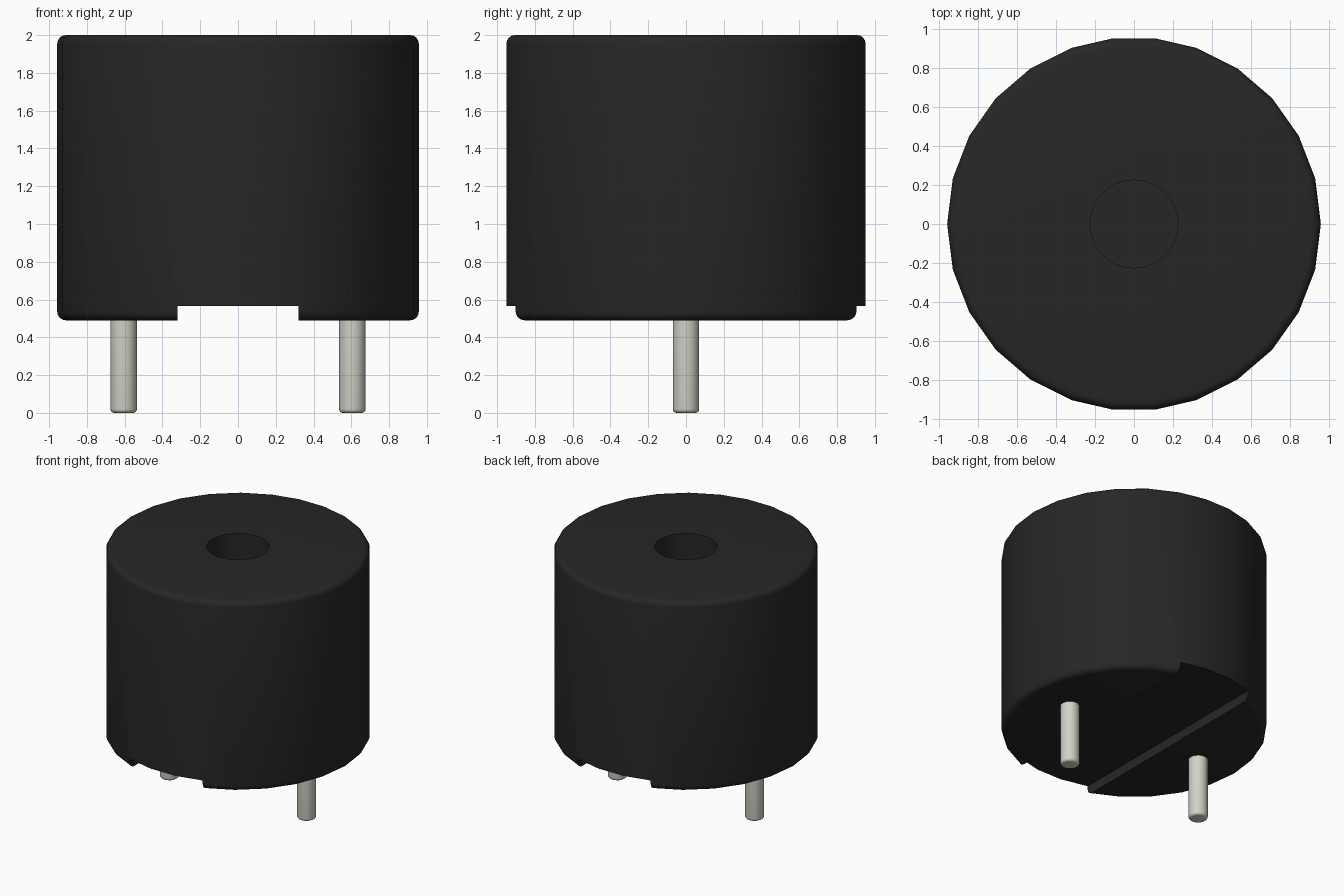
import bpy, bmesh
from math import sin, cos, pi, radians, acos, degrees

if "Cube" in bpy.data.objects:
    bpy.data.objects.remove(bpy.data.objects["Cube"])


def material(name, color):
    m = bpy.data.materials.new(name)
    m.diffuse_color = (*color, 1)
    m.use_nodes = True
    m.node_tree.nodes["Principled BSDF"].inputs["Base Color"].default_value = m.diffuse_color
    return m


def fillet(cx, cz, r, start, end, n=4):
    return [(cx + r * cos(radians(start + (end - start) * i / n)),
             cz + r * sin(radians(start + (end - start) * i / n))) for i in range(n + 1)]


def lathe(name, profile, angles, x=0.0, mat=None):
    """Closed solid turned around a vertical axis, profile from bottom to top."""
    bm = bmesh.new()
    rings = [[bm.verts.new((x + r * cos(a), r * sin(a), z)) for a in angles]
             for r, z in profile]
    n = len(angles)
    for lo, hi in zip(rings, rings[1:]):
        for i in range(n):
            j = (i + 1) % n
            bm.faces.new((lo[i], lo[j], hi[j], hi[i]))
    bm.faces.new(rings[0][::-1])
    bm.faces.new(rings[-1])
    me = bpy.data.meshes.new(name)
    bm.to_mesh(me)
    bm.free()
    ob = bpy.data.objects.new(name, me)
    bpy.context.collection.objects.link(ob)
    if mat:
        me.materials.append(mat)
    return ob


def cut(target, cutter):
    mod = target.modifiers.new("cut", 'BOOLEAN')
    mod.operation = 'DIFFERENCE'
    mod.solver = 'EXACT'
    mod.object = cutter
    bpy.ops.object.select_all(action='DESELECT')
    bpy.context.view_layer.objects.active = target
    target.select_set(True)
    bpy.ops.object.modifier_apply(modifier=mod.name)
    bpy.data.objects.remove(cutter)


def smooth(ob):
    bpy.ops.object.select_all(action='DESELECT')
    bpy.context.view_layer.objects.active = ob
    ob.select_set(True)
    bpy.ops.object.shade_smooth_by_angle(angle=radians(32))


def circle(n):
    return [2 * pi * i / n for i in range(n)]


black = material("black_plastic", (0.02, 0.0195, 0.0195))
metal = material("pin_metal", (0.64, 0.64, 0.57))

R, BOTTOM, TOP, F, SLOT = 0.957, 0.49, 2.0, 0.045, 0.32

# Body: coarse sides, with arc breaks where the slot meets the wall
edge = degrees(acos(SLOT / R))
half = [-edge + 2 * edge * i / 10 for i in range(11)]
gap = [edge + (180 - 2 * edge) * i / 3 for i in (1, 2)]
angles = [radians(a) for a in half + gap + [a + 180 for a in half + gap]]
profile = fillet(R - F, BOTTOM + F, F, -90, 0) + fillet(R - F, TOP - F, F, 0, 90)
body = lathe("body", profile, angles, mat=black)

# Slot across the underside
bpy.ops.mesh.primitive_cube_add(size=1, location=(0, 0, BOTTOM - 0.02))
slot = bpy.context.object
slot.name = "slot_cutter"
slot.scale = (2 * SLOT, 3, 0.19)
slot.hide_render = True
bpy.context.view_layer.update()
cut(body, slot)

# Blind sound hole in the top
hole = lathe("hole_cutter", [(0.225, 1.4), (0.225, 2.2)], circle(40))
hole.hide_render = True
cut(body, hole)
smooth(body)

# Two pins with rounded tips
for name, x in (("left_pin", -0.605), ("right_pin", 0.605)):
    smooth(lathe(name, fillet(0.05, 0.02, 0.02, -90, 0) + [(0.07, 0.52)],
                 circle(24), x, metal))
